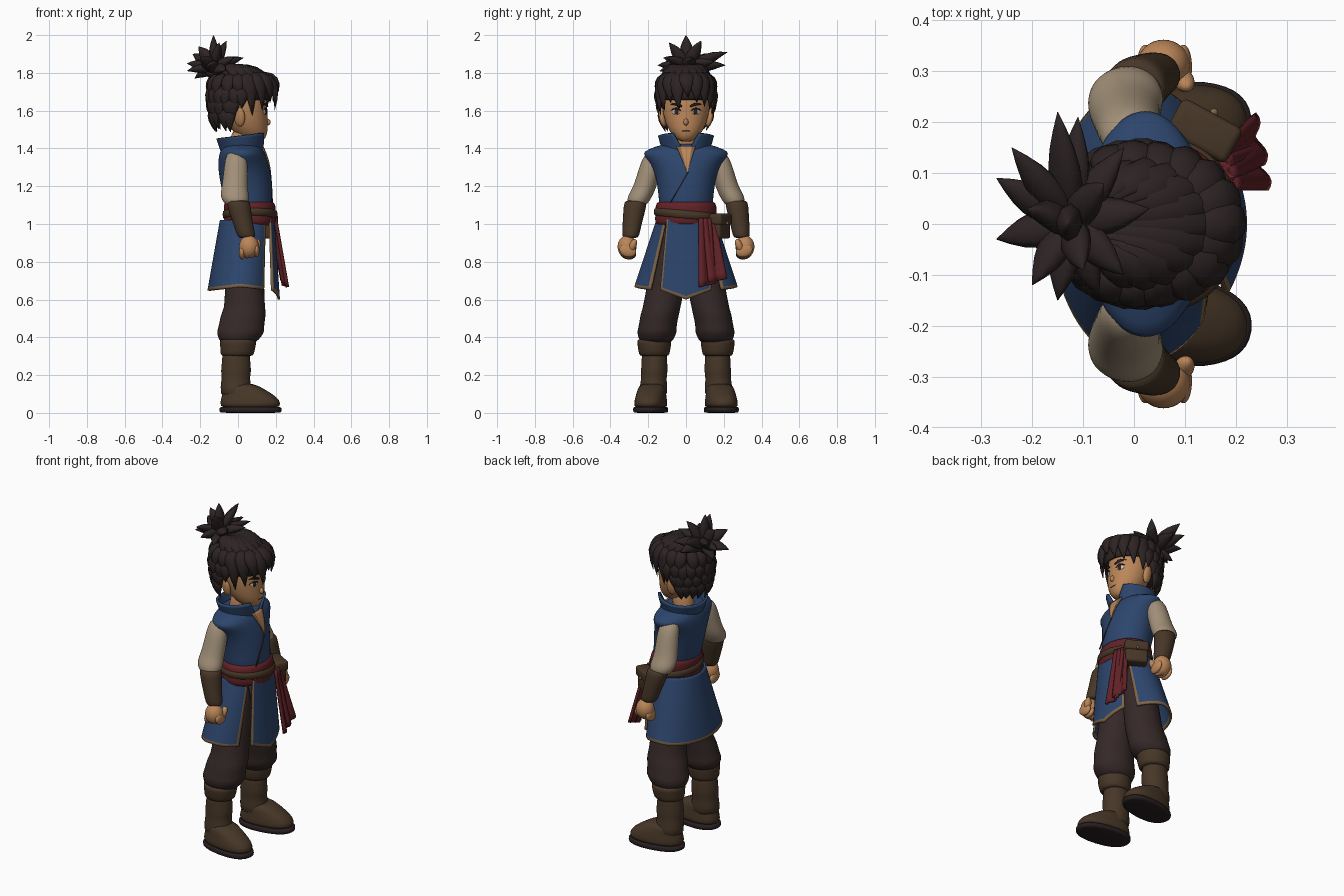
import bpy, bmesh, random
from math import sin, cos, pi, copysign
from mathutils import Vector, Matrix, Euler

random.seed(4)
cube = bpy.data.objects.get("Cube")
if cube:
    bpy.data.objects.remove(cube, do_unlink=True)


def material(name, *rgb):
    m = bpy.data.materials.new(name)
    m.use_nodes = True
    m.diffuse_color = (*rgb, 1)
    bsdf = next(n for n in m.node_tree.nodes if n.type == 'BSDF_PRINCIPLED')
    bsdf.inputs["Base Color"].default_value = (*rgb, 1)
    bsdf.inputs["Roughness"].default_value = 0.8
    return m


BLUE = material("tunic blue", .026, .06, .15)
SKIN = material("warm skin", .50, .24, .10)
HAIR = material("dark hair", .026, .017, .017)
CREAM = material("cream cloth", .36, .28, .19)
LEATHER = material("brown leather", .062, .037, .02)
RED = material("sash red", .12, .016, .02)
TRIM = material("tan trim", .22, .13, .065)
PANTS = material("trouser brown", .036, .022, .021)
SOLE = material("dark sole", .02, .013, .014)
WHITE = material("eye white", .6, .55, .5)


def finish(name, bm, mats, subdiv=0, thick=0):
    bmesh.ops.recalc_face_normals(bm, faces=bm.faces)
    me = bpy.data.meshes.new(name)
    for f in bm.faces:
        f.smooth = True
    bm.to_mesh(me)
    bm.free()
    for m in mats:
        me.materials.append(m)
    ob = bpy.data.objects.new(name, me)
    bpy.context.collection.objects.link(ob)
    if thick:
        mod = ob.modifiers.new("thickness", 'SOLIDIFY')
        mod.thickness, mod.offset = thick, 0
    if subdiv:
        ob.modifiers.new("smooth", 'SUBSURF').levels = subdiv
        ob.modifiers["smooth"].render_levels = subdiv
    return ob


def skin_rings(bm, rings):
    """Bridge rings of points and cap both ends."""
    rows = [[bm.verts.new(p) for p in ring] for ring in rings]
    n = len(rows[0])
    for a, b in zip(rows, rows[1:]):
        for i in range(n):
            j = (i + 1) % n
            bm.faces.new((a[i], a[j], b[j], b[i]))
    bm.faces.new(rows[0][::-1])
    bm.faces.new(rows[-1])


def loft(name, mat, rings, side=1, yaw=0, tilt=0, power=1, n=20):
    """Stack of horizontal ovals: x, y, z, x radius, y radius."""
    bm = bmesh.new()
    turn = Matrix.Rotation(yaw * side, 3, 'Z')
    out = []
    for x, y, z, rx, ry in rings:
        ring = []
        for i in range(n):
            c, s = cos(2 * pi * i / n), sin(2 * pi * i / n)
            p = turn @ Vector((rx * copysign(abs(c) ** power, c), ry * copysign(abs(s) ** power, s), 0))
            p += Vector((x, y * side, z))
            p.z -= tilt * p.y
            ring.append(p)
        out.append(ring)
    skin_rings(bm, out)
    return finish(name, bm, [mat], subdiv=1)


def sheet(name, point, mats, rule=None, nu=24, nv=24, thick=.012):
    """Cloth grid from point(u, v); rule(u, v) picks the material."""
    bm = bmesh.new()
    g = [[bm.verts.new(point(i / nu, j / nv)) for j in range(nv + 1)] for i in range(nu + 1)]
    for i in range(nu):
        for j in range(nv):
            f = bm.faces.new((g[i][j], g[i + 1][j], g[i + 1][j + 1], g[i][j + 1]))
            if rule and rule((i + .5) / nu, (j + .5) / nv):
                f.material_index = 1
    return finish(name, bm, mats, thick=thick)


def ball(name, mat, loc, size, turn=(0, 0, 0), cut=None, thick=0):
    bm = bmesh.new()
    mx = Matrix.LocRotScale(Vector(loc), Euler(turn), Vector(size))
    bmesh.ops.create_uvsphere(bm, u_segments=32, v_segments=20, radius=1, matrix=mx)
    if cut:
        gone = [f for f in bm.faces if cut(f.calc_center_median())]
        bmesh.ops.delete(bm, geom=gone, context='FACES')
    return finish(name, bm, [mat], thick=thick)


def box(name, mat, loc, size, yaw):
    bm = bmesh.new()
    mx = Matrix.LocRotScale(Vector(loc), Euler((0, 0, yaw)), Vector(size))
    bmesh.ops.create_cube(bm, size=1, matrix=mx)
    bmesh.ops.bevel(bm, geom=bm.edges[:], offset=.014, segments=3, affect='EDGES', profile=.5)
    return finish(name, bm, [mat])


HEAD = Vector((0, 0, 1.68))


def locks(name, specs, flat=.5, mat=HAIR):
    """Pointed curved strands: base, bend, tip, radius."""
    bm = bmesh.new()
    for base, mid, tip, r in specs:
        a, b, c = Vector(base), Vector(mid), Vector(tip)
        rings = []
        for k, w in enumerate((.5, .85, 1, .95, .75, .42, .02)):
            t = k / 6
            p = a * (1 - t) ** 2 + b * 2 * t * (1 - t) + c * t * t
            d = ((b - a) * (1 - t) + (c - b) * t).normalized()
            across = d.cross(p - HEAD).normalized()
            up = across.cross(d)
            rings.append([p + r * w * (across * cos(q * pi / 4) + up * flat * sin(q * pi / 4)) for q in range(8)])
        skin_rings(bm, rings)
    return finish(name, bm, [mat])


def mix(a, b, t):
    return a + (b - a) * t


# Legs, boots and arms, repeated on both sides
for side, tag in ((1, "left"), (-1, "right")):
    loft(tag + "_trouser_leg", PANTS, [
        (.04, .075, 1, .09, .075), (.035, .09, .8, .105, .09), (.035, .115, .63, .105, .103),
        (.035, .13, .55, .11, .1), (.028, .14, .52, .122, .104), (.018, .15, .46, .12, .1),
        (.014, .154, .43, .13, .108), (.005, .157, .39, .11, .095), (0, .16, .36, .08, .07)], side)
    loft(tag + "_boot_cuff", LEATHER, [
        (-.005, .168, .3, .075, .07), (-.005, .168, .305, .09, .082), (0, .168, .35, .094, .088),
        (0, .168, .385, .1, .095), (0, .168, .392, .088, .08)], side)
    loft(tag + "_boot_shaft", LEATHER, [
        (-.01, .168, .36, .075, .07), (-.01, .167, .27, .074, .067), (-.01, .168, .22, .083, .073),
        (-.012, .17, .19, .074, .067), (-.012, .172, .14, .082, .073), (-.005, .175, .07, .09, .08)], side)
    loft(tag + "_boot_foot", LEATHER, [
        (.065, .187, .02, .16, .084), (.066, .187, .05, .164, .086), (.06, .186, .085, .15, .08),
        (.035, .182, .12, .115, .074), (.005, .176, .16, .08, .066)], side, .14, power=.85)
    loft(tag + "_boot_sole", SOLE, [
        (.066, .187, 0, .16, .084), (.066, .187, .003, .168, .09), (.066, .187, .028, .17, .091),
        (.066, .187, .033, .16, .084)], side, .14, power=.85)
    loft(tag + "_sleeve", CREAM, [
        (-.01, .165, 1.385, .04, .035), (-.01, .178, 1.35, .06, .055), (-.012, .2, 1.26, .066, .06),
        (-.018, .22, 1.19, .07, .062), (-.018, .238, 1.16, .075, .066), (-.014, .252, 1.125, .074, .062),
        (-.005, .26, 1.09, .05, .045)], side)
    loft(tag + "_bracer", LEATHER, [
        (0, .266, 1.125, .05, .045), (0, .267, 1.12, .064, .062), (.012, .275, 1.06, .06, .058),
        (.03, .287, .99, .052, .05), (.045, .293, .935, .05, .046), (.047, .294, .925, .04, .036)], side)
    ball(tag + "_fist", SKIN, (.058, .312, .88), (.052, .05, .06))  if side > 0 else \
        ball(tag + "_fist", SKIN, (.058, -.312, .88), (.052, .05, .06))
    for i in range(4):
        ball(f"{tag}_finger_{i}", SKIN, (.022 + .025 * i, side * .308, .847 + .004 * i),
             (.017, .045, .034), (side * .3, 0, 0))
    ball(tag + "_thumb", SKIN, (.098, side * .282, .885), (.02, .019, .038), (side * .4, .2, 0))

    # Ears and facial features
    ball(tag + "_ear", SKIN, (.008, side * .124, 1.567), (.03, .018, .052), (side * -.2, 0, side * .3))
    ball(tag + "_eye_white", WHITE, (.143, side * .053, 1.593), (.005, .022, .014), (0, 0, side * .45))
    ball(tag + "_iris", HAIR, (.147, side * .051, 1.594), (.004, .012, .015), (0, 0, side * .45))
    locks(tag + "_upper_lash", [((.153, side * .028, 1.6), (.15, side * .05, 1.622),
                                 (.132, side * .084, 1.6), .006)])
    locks(tag + "_eyebrow", [((.158, side * .022, 1.622), (.152, side * .055, 1.642),
                              (.13, side * .088, 1.632), .008)])

# Head
loft("neck", SKIN, [(.01, 0, 1.36, .065, .07), (.015, 0, 1.42, .06, .06), (.03, 0, 1.52, .06, .06)])
loft("head", SKIN, [
    (.095, 0, 1.437, .02, .02), (.09, 0, 1.44, .045, .038), (.073, 0, 1.47, .082, .074),
    (.055, 0, 1.515, .103, .102), (.04, 0, 1.58, .116, .122), (.03, 0, 1.65, .126, .128),
    (.02, 0, 1.72, .12, .12), (0, 0, 1.79, .06, .06)], n=28)
ball("nose", SKIN, (.153, 0, 1.54), (.02, .013, .018), (0, .4, 0))
ball("mouth", LEATHER, (.153, 0, 1.492), (.004, .022, .003))

# Hair: scalp, swept crown, fringe, layered back and topknot
ball("hair_scalp", HAIR, (.01, 0, 1.68), (.16, .143, .147), thick=.01,
     cut=lambda c: c.x > -.025 and c.z < 1.66 or c.z < 1.55)
fringe = []
for i, drop in enumerate((1.575, 1.6, 1.64, 1.6, 1.67, 1.64, 1.62, 1.6, 1.575)):
    a = -1.4 + .35 * i
    fringe.append(((.05 + .05 * cos(a), .07 * sin(a), 1.79), (.03 + .205 * cos(a), .172 * sin(a), 1.79),
                   (.035 + .165 * cos(a + .08), .138 * sin(a + .08), drop), .046))
locks("hair_fringe", fringe)
crown = []
for i in range(11):
    a = -1.75 + .35 * i
    crown.append(((.02 + .15 * cos(a), .125 * sin(a), 1.76), (.0 + .07 * cos(a), .09 * sin(a), 1.87),
                  (-.12, .02 * sin(a), 1.81), .036))
locks("hair_crown", crown)
shingles = []
for z, start, count in ((1.77, 1.3, 11), (1.71, 1.45, 12), (1.65, 1.75, 11), (1.6, 1.95, 9)):
    r = (1 - ((z - 1.68) / .16) ** 2) ** .5
    low = 1 - max(0, 1.7 - z) * 2.2
    for i in range(count):
        a = mix(start, 2 * pi - start, i / (count - 1)) + random.uniform(-.08, .08)
        ca, sa = cos(a), sin(a)
        shingles.append(((.01 + .14 * r * ca, .125 * r * sa, z + .02), (.01 + .18 * ca, .165 * sa, z - .01),
                         (.01 + .165 * low * ca, .15 * low * sa, z - random.uniform(.09, .115)), .04))
locks("hair_layers", shingles)
ball("hair_tie", HAIR, (-.125, 0, 1.815), (.05, .055, .05))
knot = Vector((-.125, .005, 1.815))
spikes = []
for tip in ((-.13, 0, 2), (-.06, .08, 1.97), (-.1, -.09, 1.96), (-.15, .22, 1.91), (-.24, .15, 1.9),
            (-.27, .09, 1.85), (-.27, -.03, 1.81), (-.2, -.12, 1.88), (-.15, -.15, 1.84), (-.02, .15, 1.86),
            (.03, .03, 1.88), (-.02, -.1, 1.88), (-.21, .03, 1.94), (-.11, .21, 1.84), (-.23, .06, 1.77),
            (-.07, -.14, 1.81)):
    tip = Vector(tip)
    spikes.append((knot, mix(knot, tip, .5) + Vector((0, 0, .02)), tip, .038))
locks("topknot_spikes", spikes, flat=.7)

# Vest body
loft("vest", BLUE, [
    (.06, 0, 1.06, .12, .14), (.06, 0, 1.1, .127, .142), (.046, 0, 1.2, .137, .15),
    (.032, 0, 1.29, .138, .17), (.025, 0, 1.34, .13, .205), (.022, 0, 1.375, .12, .232),
    (.02, 0, 1.395, .11, .205), (.02, 0, 1.42, .095, .13), (.02, 0, 1.425, .08, .1)], n=32)


def collar(u, v):
    gap = mix(.12, .5, v)
    a = mix(gap, 2 * pi - gap, u)
    return (.02 + mix(.105, .128, v) * cos(a), mix(.118, .142, v) * sin(a),
            mix(1.385, 1.468 + .015 * cos(a), v))


sheet("collar", collar, [BLUE], nu=40, nv=8, thick=.014)


def neckline(u, v):
    y = (u - .5) * .1 * v + .008 * (1 - v)
    return (.171 - .012 * v - .028 * v * v - 1.5 * y * y, y, 1.27 + .14 * v)


sheet("neckline", neckline, [SKIN, TRIM], lambda u, v: abs(u - .5) > .3, nu=10, nv=10, thick=.008)
sheet("vest_overlap_trim", lambda u, v: (.172 + .016 * v - .9 * (.09 * v) ** 2, mix(.008, -.085, v) + .006 * u,
      1.275 - .16 * v), [PANTS], nu=1, nv=10, thick=.005)


# Split skirt and front panel, both edged with trim
def skirt(u, v):
    a = mix(.76, 2 * pi - .76, u)
    return (mix(.045, .012, v) + mix(.135, .168, v) * cos(a), mix(.152, .268, v) * sin(a),
            mix(1.02, .667 - .02 * abs(cos(a)), v))


sheet("skirt", skirt, [BLUE, TRIM], lambda u, v: u < .025 or u > .975 or v > .955, nu=60)


def front_panel(u, v):
    s = 2 * u - 1
    y = s * mix(.1, .135, v)
    return (mix(.187, .216, v) - 2 * y * y, y, mix(1.03, .65 - .05 * (1 - abs(s)), v))


sheet("front_panel", front_panel, [BLUE, TRIM], lambda u, v: abs(u - .5) > .455 or v > .955)

# Sash with hanging ends, belt and pouch
loft("sash", RED, [(.064, 0, .99, .12, .145), (.064, 0, .995, .134, .16), (.064, 0, 1.03, .14, .167),
                   (.064, 0, 1.055, .134, .16), (.062, 0, 1.085, .14, .165), (.06, 0, 1.115, .133, .155),
                   (.06, 0, 1.12, .12, .14)], n=32)
loft("belt", LEATHER, [(.064, 0, 1.025, .13, .15), (.064, 0, 1.027, .147, .172), (.064, 0, 1.073, .147, .172),
                       (.064, 0, 1.075, .13, .15)], tilt=.09, n=32)
for name, top, low, end in (("sash_end_inner", (.07, .13), (.07, .155), .665),
                            ("sash_end_outer", (.09, .15), (.12, .215), .69)):
    sheet(name, lambda u, v: (mix(.195, .258, v) - .35 * (mix(*top, u) - .07) + .008 * sin(9 * u),
                              mix(mix(*top, u), mix(*low, u), v), mix(1.03, end + .02 * u, v)),
          [RED], nu=12, nv=10, thick=.016)
box("pouch", LEATHER, (.135, .178, .985), (.125, .07, .125), -.5)
box("pouch_flap", LEATHER, (.138, .183, 1.025), (.135, .078, .06), -.5)
ball("pouch_button", TRIM, (.157, .219, 1.005), (.008, .008, .008))
